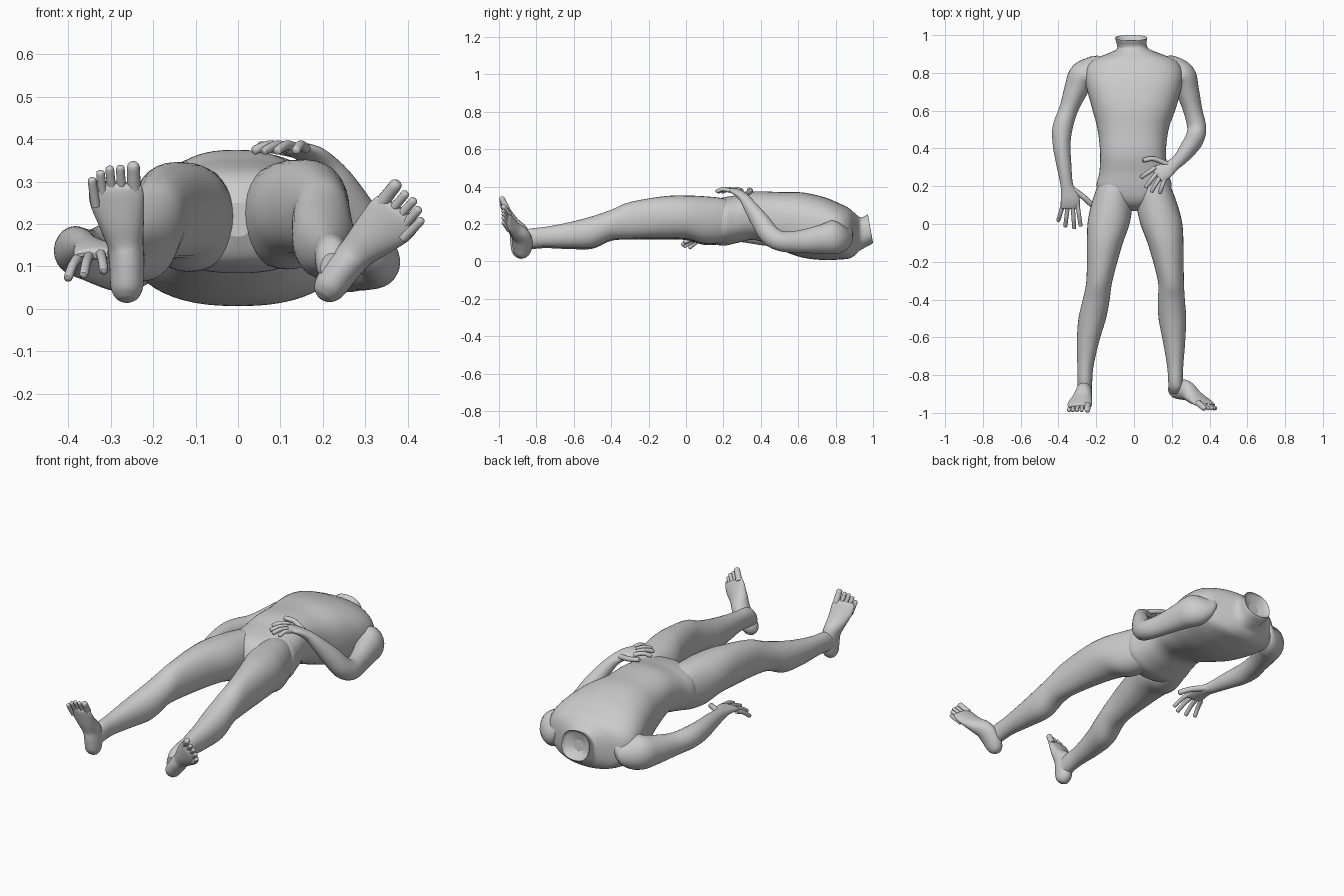
import bpy, bmesh
from math import sin, cos, pi, radians
from mathutils import Vector, Matrix


def spline(pts, steps=5):
    """Catmull-Rom through stations of any dimension."""
    out = []
    for i in range(len(pts) - 1):
        p0, p1, p2, p3 = (pts[max(0, min(len(pts) - 1, i + k))] for k in (-1, 0, 1, 2))
        for s in range(steps):
            t = s / steps
            out.append([0.5 * (2 * b + (c - a) * t + (2 * a - 5 * b + 4 * c - d) * t * t
                        + (3 * b - a - 3 * c + d) * t ** 3) for a, b, c, d in zip(p0, p1, p2, p3)])
    return out + [list(pts[-1])]


def loft(name, stations, ref=(1, 0, 0), fixed=None, power=2.0, n=32, m=None, slant=0, twist=0):
    """Smooth tube; a station is (x, y, z, half width along ref, half depth)."""
    st = spline(stations)
    cen = [Vector(s[:3]) for s in st]
    verts, faces = [], []
    for i, s in enumerate(st):
        t = Vector(fixed) if fixed else (cen[min(i + 1, len(st) - 1)] - cen[max(i - 1, 0)]).normalized()
        u = Vector(ref)
        u.y += twist * max(0, min(1, 3 * i / len(st) - 1))
        u = (u - t * u.dot(t)).normalized()
        v = t.cross(u)
        for k in range(n):
            c, d = cos(2 * pi * k / n), sin(2 * pi * k / n)
            c = abs(c) ** (2 / power) * (1 if c > 0 else -1)
            d = abs(d) ** (2 / power) * (1 if d > 0 else -1)
            p = cen[i] + u * c * s[3] + v * d * s[4]
            if slant:  # slanted neck opening
                p.y -= slant * (p.z - cen[i].z) * max(0, min(1, (p.y - .92) / .06))
            verts.append(m @ p if m else p)
    for i in range(len(st) - 1):
        for k in range(n):
            a, b = i * n + k, i * n + (k + 1) % n
            faces.append((a, b, b + n, a + n))
    faces.append(tuple(range(n))[::-1])
    faces.append(tuple(range(len(verts) - n, len(verts))))
    mesh = bpy.data.meshes.new(name)
    mesh.from_pydata(verts, [], faces)
    bm = bmesh.new()
    bm.from_mesh(mesh)
    bmesh.ops.recalc_face_normals(bm, faces=bm.faces[:])
    for f in bm.faces:
        f.smooth = len(f.verts) == 4
    bm.to_mesh(mesh)
    bm.free()
    bpy.context.collection.objects.link(bpy.data.objects.new(name, mesh))


def digit(name, points, r, m=None):
    """Finger or toe with a rounded tip."""
    pts = [Vector(p) for p in points]
    end = (pts[-1] - pts[-2]).normalized()
    st = [(*p, r * (1 - 0.08 * i), r * (1 - 0.08 * i)) for i, p in enumerate(pts)]
    st[-1] = (*(pts[-1] - end * r * 0.7), r * 0.88, r * 0.88)
    st.append((*(pts[-1] - end * r * 0.15), r * 0.6, r * 0.6))
    st.append((*pts[-1], r * 0.15, r * 0.15))
    loft(name, st, ref=(1, 0.1, 0.2), n=12, m=m)


# torso, with a shallow hollow in the neck end
loft("torso", [(-.016, .955, .165, .03, .03), (-.016, .97, .175, .07, .062),
               (-.016, .986, .175, .084, .076), (-.012, .95, .155, .079, .081),
               (-.005, .925, .148, .088, .092), (0, .9, .145, .145, .115),
               (0, .87, .15, .215, .135), (0, .82, .16, .255, .15),
               (0, .74, .175, .255, .168), (0, .62, .195, .224, .174), (-.005, .5, .217, .188, .154),
               (-.005, .37, .244, .174, .13), (0, .27, .226, .184, .128), (0, .2, .213, .198, .129),
               (0, .14, .212, .165, .115), (0, .1, .21, .09, .09), (0, .07, .21, .03, .04)],
     fixed=(0, -1, 0), power=2.4, n=56, slant=.18)

# legs: y, z, half width, half depth, left x, right x
LEG = [(.3, .213, .06, .08, -.09, .09), (.2, .213, .094, .117, -.1, .1), (.1, .215, .109, .127, -.118, .122),
       (0, .23, .111, .116, -.135, .145), (-.12, .23, .092, .112, -.157, .17),
       (-.3, .214, .069, .097, -.183, .195), (-.4, .19, .071, .08, -.2, .198),
       (-.5, .152, .073, .084, -.221, .203), (-.62, .135, .059, .069, -.243, .212),
       (-.75, .125, .043, .054, -.257, .218), (-.83, .117, .039, .053, -.26, .22),
       (-.87, .105, .038, .052, -.262, .222), (-.9, .09, .028, .035, -.262, .223)]
for side, name in ((4, "left_leg"), (5, "right_leg")):
    loft(name, [(r[side], r[0], r[1] + (.006 if side == 5 else 0), r[2], r[3]) for r in LEG],
         fixed=(0, -1, 0), power=2.1)

# feet: the second is mirrored and turned outwards
FOOT = [(-.262, -.892, .016, .008, .008), (-.262, -.89, .025, .026, .027), (-.262, -.887, .05, .038, .045),
        (-.262, -.885, .1, .041, .054), (-.266, -.893, .155, .043, .051), (-.275, -.925, .205, .054, .035),
        (-.285, -.95, .255, .064, .023), (-.289, -.963, .285, .062, .016), (-.289, -.968, .298, .054, .007)]
TOES = [(-.245, -.247, .346, .017), (-.273, -.278, .338, .0115), (-.296, -.303, .336, .0115),
        (-.317, -.325, .326, .0115), (-.335, -.345, .309, .0115)]
turn = (Matrix.Translation((.222, .01, .06)) @ Matrix.Rotation(radians(36), 4, 'Y')
        @ Matrix.Translation((-.262, 0, -.06)) @ Matrix.Diagonal((-1, 1, 1, 1)))
for side, m in (("left", Matrix.Identity(4)), ("right", turn)):
    loft(side + "_foot", FOOT, m=m)
    for xb, xt, zt, r in TOES:
        digit(side + "_toe", [(xb, -.957, zt - .065), (xb * .4 + xt * .6, -.975, zt - .03), (xt, -.99, zt)], r, m)

# arm at the side
loft("left_arm", [(-.13, .80, .15, .05, .07), (-.21, .805, .14, .068, .09), (-.27, .785, .13, .075, .09),
                  (-.305, .715, .125, .064, .078),
                  (-.345, .61, .125, .05, .062), (-.378, .51, .135, .053, .058), (-.383, .42, .14, .047, .055),
                  (-.372, .32, .145, .04, .045), (-.358, .22, .145, .033, .032), (-.35, .18, .145, .038, .025),
                  (-.338, .13, .14, .05, .021), (-.337, .09, .13, .05, .015), (-.337, .08, .127, .044, .006)])
for b, t in [((-.376, .1, .122), (-.402, .015, .07)), ((-.35, .1, .128), (-.364, -.015, .078)),
             ((-.325, .1, .132), (-.316, -.025, .088)), ((-.3, .105, .136), (-.282, -.012, .1))]:
    mid = (Vector(b) + Vector(t)) / 2 + Vector((0, 0, .008))
    digit("left_finger", [b, mid, t], .012)
digit("left_thumb", [(-.335, .19, .143), (-.27, .145, .132), (-.22, .098, .112)], .016)

# arm bent across the belly
loft("right_arm", [(.13, .80, .15, .05, .07), (.2, .805, .14, .068, .09), (.255, .785, .128, .072, .09),
                   (.282, .71, .117, .062, .075),
                   (.312, .6, .105, .05, .06), (.332, .51, .108, .05, .054), (.32, .45, .14, .05, .055),
                   (.288, .4, .21, .046, .05), (.245, .345, .29, .036, .036), (.21, .315, .335, .034, .026),
                   (.17, .285, .364, .044, .02), (.13, .262, .378, .048, .014), (.12, .255, .38, .042, .006)],
     twist=-.6)
for b, t in [((.112, .298), (.035, .245)), ((.125, .275), (.06, .192)),
             ((.14, .252), (.09, .168)), ((.16, .235), (.135, .16))]:
    mid = ((b[0] + t[0]) / 2, (b[1] + t[1]) / 2, .386)
    digit("right_finger", [(*b, .378), mid, (*t, .372)], .012)
digit("right_thumb", [(.18, .315, .357), (.105, .345, .375), (.045, .337, .384)], .014)
